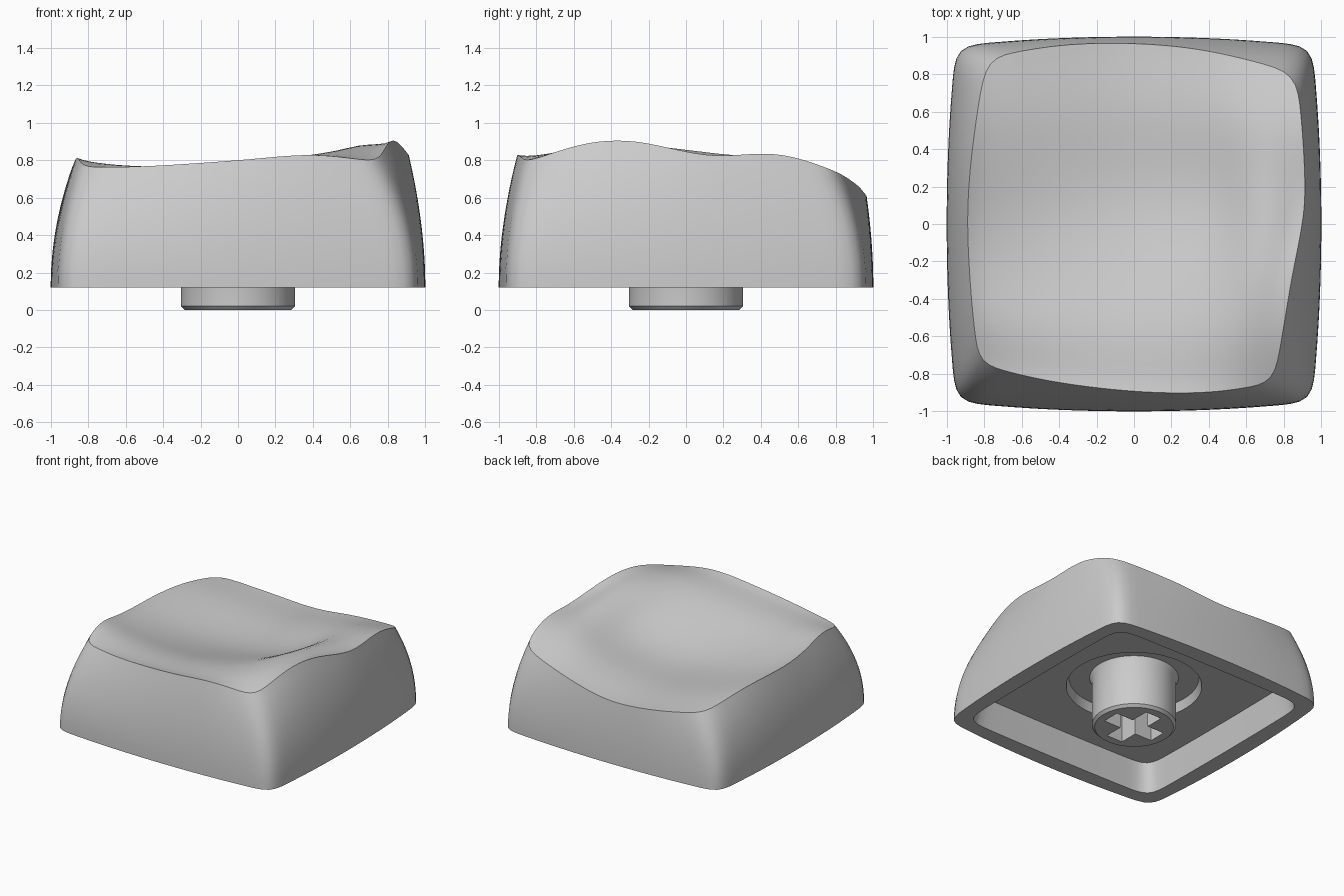
import bpy, bmesh, math
from mathutils import Vector

if "Cube" in bpy.data.objects:
    bpy.data.objects.remove(bpy.data.objects["Cube"])

N = 32          # samples per side
WALL_ROWS = 12

grey = bpy.data.materials.new("light_grey_plastic")
grey.use_nodes = True
grey.diffuse_color = (0.6, 0.6, 0.6, 1)
grey.node_tree.nodes["Principled BSDF"].inputs["Base Color"].default_value = (0.6, 0.6, 0.6, 1)


def spline(points):
    """Sample N points of a Catmull-Rom curve, leaving out the last point."""
    p = [Vector(q) for q in points]
    p = [p[0] * 2 - p[1]] + p + [p[-1] * 2 - p[-2]]
    out = []
    for k in range(N):
        f = k / N * (len(p) - 3)
        i = int(f)
        t = f - i
        a, b, c, d = p[i:i + 4]
        out.append(b + (c - a) * t / 2 + (a * 2 - b * 5 + c * 4 - d) * t ** 2 / 2
                   + (b * 3 - a - c * 3 + d) * t ** 3 / 2)
    return out


def soften(ring, steps):
    """Round the corners of a closed ring."""
    for _ in range(steps):
        ring = [(ring[i - 1] + p * 2 + ring[(i + 1) % len(ring)]) / 4
                for i, p in enumerate(ring)]
    return ring


def square_ring(corner, middle, z, steps):
    """Rounded square whose sides bulge from corner to middle."""
    bulge = middle - corner
    side = [(corner * t, -middle + bulge * t * t, z) for t in (-1, -0.5, 0, 0.5, 1)]
    ring = []
    for turn in range(4):
        c, s = [(1, 0), (0, 1), (-1, 0), (0, -1)][turn]
        ring += spline([(x * c - y * s, x * s + y * c, h) for x, y, h in side])
    return soften(ring, steps)


def circle_like(ring, radius, z):
    """Circle with one point in the direction of each ring point."""
    return [Vector((p.x, p.y, 0)).normalized() * radius + Vector((0, 0, z)) for p in ring]


def bridge(bm, a, b):
    for i in range(len(a)):
        j = (i + 1) % len(a)
        bm.faces.new((a[i], a[j], b[j], b[i]))


def add_ring(bm, ring):
    return [bm.verts.new(p) for p in ring]


def finish(bm, name):
    bmesh.ops.recalc_face_normals(bm, faces=bm.faces[:])
    mesh = bpy.data.meshes.new(name)
    bm.to_mesh(mesh)
    bm.free()
    obj = bpy.data.objects.new(name, mesh)
    bpy.context.collection.objects.link(obj)
    mesh.materials.append(grey)
    return obj


def activate(obj):
    bpy.ops.object.select_all(action='DESELECT')
    obj.select_set(True)
    bpy.context.view_layer.objects.active = obj


def smooth(obj):
    activate(obj)
    bpy.ops.object.shade_smooth_by_angle(angle=math.radians(35))


# Sculpted top edge, one path per side
front_left, front_right = (-.83, -.75, .76), (.75, -.85, .79)
back_right, back_left = (.87, .81, .74), (-.79, .89, .68)
front = [front_left, (-.45, -.84, .77), (0, -.895, .8), (.4, -.9, .83), front_right]
right = [front_right, (.8, -.55, .89), (.845, -.28, .905), (.9, 0, .845),
         (.915, .2, .822), (.9, .5, .838), back_right]
back = [back_right, (.4, .925, .66), (0, .965, .6), (-.4, .955, .625), back_left]
left = [back_left, (-.845, .55, .74), (-.88, .25, .755), (-.89, 0, .755),
        (-.88, -.25, .775), (-.86, -.5, .82), front_left]
top = soften(spline(front) + spline(right) + spline(back) + spline(left), 5)
base = square_ring(.955, 1.002, .12, 4)


def top_point(i, j):
    """Blend the four edges, then press the dish and raise the right ridge."""
    s, t = i / N, j / N
    f, b = top[i], top[3 * N - i]
    r, l = top[N + j], top[(4 * N - j) % (4 * N)]
    c00, c10, c11, c01 = top[0], top[N], top[2 * N], top[3 * N]
    p = (f * (1 - t) + b * t + l * (1 - s) + r * s
         - c00 * (1 - s) * (1 - t) - c10 * s * (1 - t) - c11 * s * t - c01 * (1 - s) * t)
    u, v = 2 * s - 1, 2 * t - 1
    ridge = math.exp(-((u - .76) / .22) ** 2 - ((v - .2) / .7) ** 2)
    p.z += .1 * ridge * (1 - u ** 8) * (1 - v * v)
    p.z -= .12 * (1 - u * u) * (1 - v * v)
    return p


# Cap body: curved walls
bm = bmesh.new()
rings = []
for k in range(WALL_ROWS + 1):
    s = k / WALL_ROWS
    ring = []
    for b, t in zip(base, top):
        p = b.lerp(t, s * s)
        p.z = b.z + (t.z - b.z) * s
        ring.append(p)
    rings.append(add_ring(bm, ring))
for a, b in zip(rings, rings[1:]):
    bridge(bm, a, b)

# Cap body: dished top sharing the wall's last ring
edge = rings[-1]
grid = {}
for i in range(N + 1):
    for j in range(N + 1):
        if j == 0:
            grid[i, j] = edge[i]
        elif i == N:
            grid[i, j] = edge[N + j]
        elif j == N:
            grid[i, j] = edge[3 * N - i]
        elif i == 0:
            grid[i, j] = edge[4 * N - j]
        else:
            grid[i, j] = bm.verts.new(top_point(i, j))
for i in range(N):
    for j in range(N):
        bm.faces.new((grid[i, j], grid[i + 1, j], grid[i + 1, j + 1], grid[i, j + 1]))

# Cap body: rim, hollow, ceiling and round recess
opening = square_ring(.86, .87, .12, 6)
ceiling = square_ring(.82, .83, .34, 6)
under = [rings[0]] + [add_ring(bm, r) for r in (
    opening, ceiling, circle_like(ceiling, .49, .34), circle_like(ceiling, .47, .41))]
for a, b in zip(under, under[1:]):
    bridge(bm, a, b)
bm.faces.new(under[-1])
smooth(finish(bm, "cap_body"))

# Stem: turned post with a small bevel at its foot
bm = bmesh.new()
post = [add_ring(bm, circle_like(base, r, z))
        for r, z in ((.285, 0), (.305, .02), (.305, .37), (.33, .43))]
for a, b in zip(post, post[1:]):
    bridge(bm, a, b)
bm.faces.new(post[0])
bm.faces.new(post[-1])
stem = finish(bm, "stem")

# Cross-shaped socket in the stem
for size in ((.44, .14, .72), (.14, .44, .72)):
    bpy.ops.mesh.primitive_cube_add(size=1)
    cutter = bpy.context.object
    cutter.name = "socket_cutter"
    cutter.scale = size
    cutter.hide_render = True
    cutter.data.materials.append(grey)
    activate(stem)
    cut = stem.modifiers.new("socket", 'BOOLEAN')
    cut.operation = 'DIFFERENCE'
    cut.solver = 'EXACT'
    cut.object = cutter
    bpy.ops.object.modifier_apply(modifier=cut.name)
    bpy.data.objects.remove(cutter)
smooth(stem)
